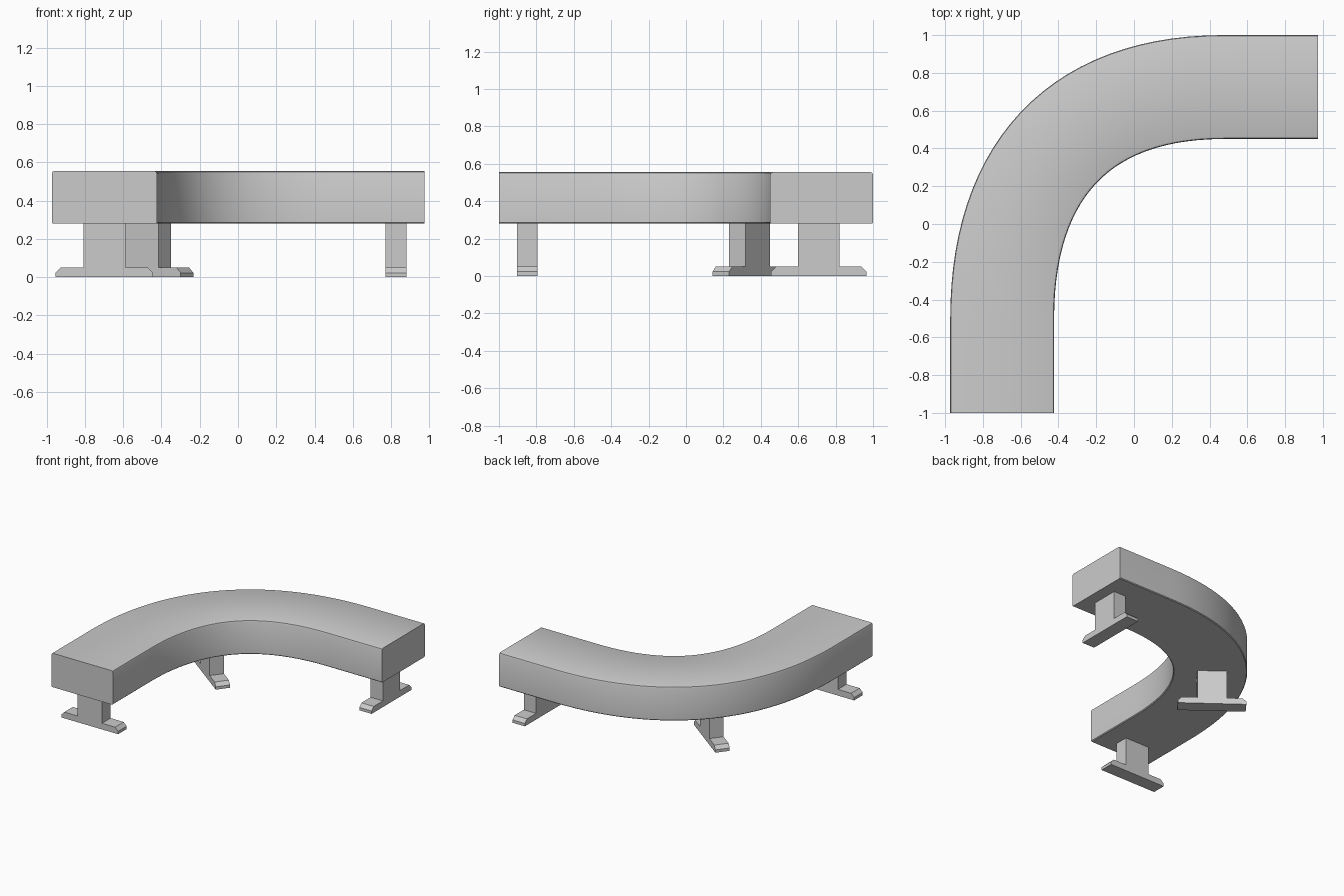
import bpy, bmesh, math
from mathutils import Vector, Matrix

if "Cube" in bpy.data.objects:
    bpy.data.objects.remove(bpy.data.objects["Cube"])


def make_object(name, bm):
    bmesh.ops.recalc_face_normals(bm, faces=bm.faces[:])
    mesh = bpy.data.meshes.new(name)
    bm.to_mesh(mesh)
    bm.free()
    obj = bpy.data.objects.new(name, mesh)
    bpy.context.collection.objects.link(obj)
    return obj


# Centre line of the bench: straight, quarter bend, straight
START, END, STRAIGHT, HANDLE, STEPS = Vector((-0.698, -1)), Vector((0.975, 0.725)), 0.5, 0.773, 28
up, right = Vector((0, 1)), Vector((1, 0))
p0, p3 = START + up * STRAIGHT, END - right * STRAIGHT
p1, p2 = p0 + up * HANDLE, p3 - right * HANDLE
path = [(START, up)]
for i in range(STEPS + 1):
    t = i / STEPS
    s = 1 - t
    pos = p0 * s**3 + p1 * 3 * s * s * t + p2 * 3 * s * t * t + p3 * t**3
    tan = (p1 - p0) * s * s + (p2 - p1) * 2 * s * t + (p3 - p2) * t * t
    path.append((pos, tan.normalized()))
path.append((END, right))

# Cross-section with softened edges, swept along the path
half = [(0.269, 0.28), (0.275, 0.286), (0.275, 0.541), (0.271, 0.551), (0.261, 0.555)]
section = half + [(-x, z) for x, z in reversed(half)]
bm = bmesh.new()
rings = []
for pos, tan in path:
    side = Vector((tan.y, -tan.x))
    rings.append([bm.verts.new((*(pos + side * x), z)) for x, z in section])
n = len(section)
for a, b in zip(rings, rings[1:]):
    for i in range(n):
        j = (i + 1) % n
        bm.faces.new((a[i], a[j], b[j], b[i]))
bm.faces.new(rings[0])
bm.faces.new(rings[-1])
bench = make_object("curved_bench_seat", bm)
bpy.context.view_layer.objects.active = bench
bench.select_set(True)
bpy.ops.object.shade_smooth_by_angle(angle=math.radians(35))


# Inverted-T legs with chamfered feet
def make_leg(name, x, y, angle):
    half = [(0.255, 0), (0.255, 0.023), (0.228, 0.05), (0.11, 0.05), (0.11, 0.285)]
    profile = half + [(-px, pz) for px, pz in reversed(half)]
    bm = bmesh.new()
    face = bm.faces.new([bm.verts.new((px, -0.055, pz)) for px, pz in profile])
    out = bmesh.ops.extrude_face_region(bm, geom=[face])
    moved = [v for v in out["geom"] if isinstance(v, bmesh.types.BMVert)]
    bmesh.ops.translate(bm, verts=moved, vec=(0, 0.11, 0))
    if not face.is_valid or len(bm.faces) == len(profile) + 1:
        bm.faces.new([v for v in face.verts])
    leg = make_object(name, bm)
    leg.matrix_world = Matrix.Translation((x, y, 0)) @ Matrix.Rotation(math.radians(angle), 4, "Z")


make_leg("front_leg", -0.698, -0.848, 0)
make_leg("middle_leg", -0.47, 0.34, -37)
make_leg("right_leg", 0.825, 0.71, 90)
